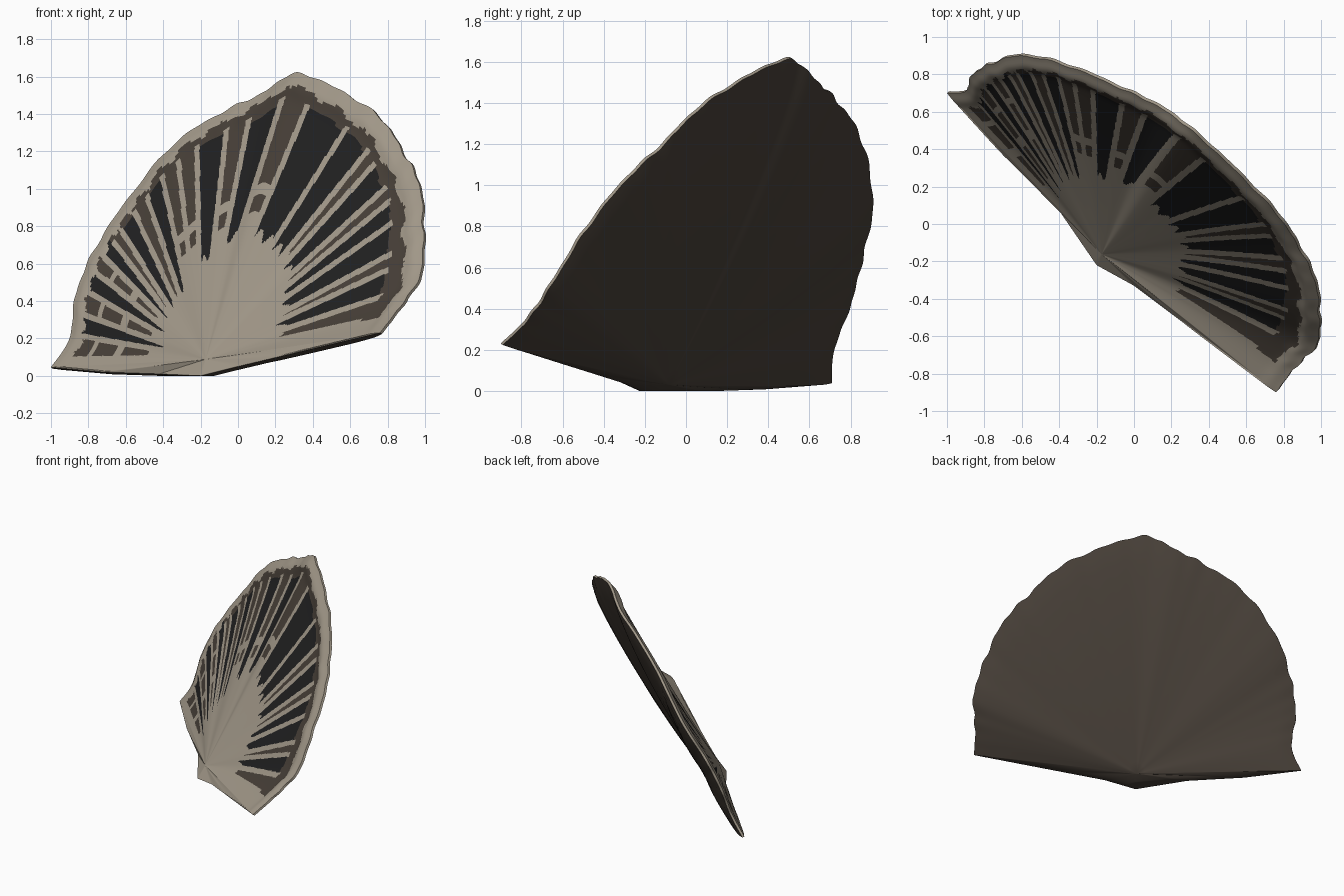
import bpy, bmesh, math
from mathutils import Vector as V

if "Cube" in bpy.data.objects:
    bpy.data.objects.remove(bpy.data.objects["Cube"])

# materials
def mat(name, c):
    m = bpy.data.materials.new(name)
    m.diffuse_color = (*c, 1)
    m.use_nodes = True
    m.node_tree.nodes["Principled BSDF"].inputs["Base Color"].default_value = m.diffuse_color
    return m
MATS = [mat("pale_beige", (0.36, 0.315, 0.25)), mat("dark_brown", (0.063, 0.050, 0.039)),
        mat("near_black", (0.0145, 0.0145, 0.015))]
BEIGE, BROWN, BLACK = 0, 1, 2

# rim of the fan shell: right corner, over the apex, to the left corner
ARC = [V(p) for p in [(.76, -.90, .23), (.86, -.77, .36), (.975, -.65, .54), (.99, -.50, .78), (.97, -.31, 1.02),
       (.88, -.12, 1.20), (.76, .06, 1.38), (.54, .29, 1.53), (.31, .50, 1.615), (.13, .63, 1.51), (-.08, .73, 1.41),
       (-.34, .84, 1.24), (-.60, .90, .93), (-.78, .85, .65), (-.87, .79, .42), (-.90, .71, .20), (-1, .70, .045)]]
# hinge edge along the bottom
BASE = [V((-.72, .39, .02)), V((-.42, .10, .01)), V((-.2, -.22, 0)), V((.0, -.33, .05))]
HINGE = V((-.2, -.2, 0))
UP = V((.27, .38, .885)).normalized()
N = V((-.623, -.63, .46)).normalized()      # direction the inner face looks
O = HINGE + UP * .1                         # point the ribs fan out from

def catmull(a, b, c, d, s):
    return .5 * (2*b + (c - a)*s + (2*a - 5*b + 4*c - d)*s*s + (3*b - a - 3*c + d)*s**3)

def rim_points():
    pts, n = [], len(ARC)
    for i in range(n - 1):
        a, d = ARC[max(i - 1, 0)], ARC[min(i + 2, n - 1)]
        for k in range(38):
            s = k / 38
            p = catmull(a, ARC[i], ARC[i+1], d, s)
            f = i + s                       # wavy lip
            w = .004*math.sin(f*7.3) + .004*math.sin(f*11.1 + 1)
            p += (p - O).normalized() * w * max(0, min(1, f, n - 2 - f))
            pts.append(p)
    low = [ARC[-1]] + BASE + [ARC[0]]
    for a, b in zip(low, low[1:]):
        pts += [a.lerp(b, k / 14) for k in range(14)]
    return pts

# painted wedges: start angle in the front view and colour
CELLS = [(12.5, BROWN), (18.5, BLACK), (25, BROWN), (28.5, BLACK), (35, BLACK), (39.5, BROWN), (42.5, BLACK),
         (48, BROWN), (51, BLACK), (57.5, BLACK), (67, BROWN), (72.5, BLACK), (78.5, BROWN), (83.5, BLACK),
         (91, BROWN), (96.5, BROWN), (102, BLACK), (108.5, BROWN), (114.5, BLACK), (122, BROWN),
         (127, BLACK), (134, BROWN), (141, BLACK), (150, BROWN), (160, BLACK), (170, BROWN), (181, None)]
# where wedges start, where black ends, where the pale lip begins (by angle)
START = [(12, .36), (25, .34), (50, .44), (80, .47), (90, .42), (120, .38), (150, .34), (185, .27)]
BLACK_END = [(12, .80), (30, .84), (45, .88), (60, .90), (90, .915), (128, .91), (185, .89)]
LIP = [(12, .92), (30, .91), (45, .92), (70, .95), (100, .94), (128, .93), (185, .90)]

def lerp_table(tab, x):
    for (a, p), (b, q) in zip(tab, tab[1:]):
        if x <= b:
            return p + (q - p) * (x - a) / (b - a)
    return tab[-1][1]

def paint(c, t):
    dx, dz = c.x + .2, c.z - .1
    ang, r = math.degrees(math.atan2(dz, dx)) % 360, math.hypot(dx, dz)
    if not CELLS[0][0] < ang < CELLS[-1][0]:
        return BEIGE
    outer = lerp_table(LIP, ang) + .010*math.sin(ang*.75) + .004*math.sin(ang*2.1)
    if t > outer or t < lerp_table(START, ang) + .02*math.sin(ang*1.3):
        return BEIGE
    for (a, col), (b, _) in zip(CELLS, CELLS[1:]):
        if a <= ang < b:
            break
    edge = r * math.sin(math.radians(min(ang - a, b - ang)))
    stop = lerp_table(BLACK_END, ang)
    if ang < 128:
        if t > stop + .01:
            return BROWN                    # scalloped brown fringe
        if edge < .014:
            return BEIGE                    # ribs
        if col == BROWN and 60 < ang < 102 and (.58 < t < .62 or t < .52):
            return BEIGE
        return BLACK if col == BLACK and t < stop - .005 else BROWN
    if edge < .015:
        return BEIGE
    if col == BROWN and (t < .42 or .60 < t < .65 or .79 < t < .82):
        return BEIGE                        # broken spots on the left side
    return col

def floor(p):
    p.z = max(p.z, 0)
    return p

def build_shell():
    rim = rim_points()
    n, bm = len(rim), bmesh.new()

    def rise(p):
        return max(0, (p - O).normalized().dot(UP))**.4

    def front(p, t):
        lip = .018 * math.exp(-((t - .95) / .035)**2)
        return floor(O.lerp(p, t) + N * (lip - .05*t*(1 - t)) * rise(p))

    def back(p, t):
        depth = .11*(1 - t)**.6 + .10*t*(1 - t)*rise(p)
        return floor(O.lerp(p, t) - N * (.015 + depth))

    def skin(shape, steps, centre, flip, colour):
        mid = bm.verts.new(floor(centre))
        rings = [[bm.verts.new(shape(p, i / steps)) for p in rim] for i in range(1, steps + 1)]
        for j in range(n):
            k = (j + 1) % n
            quads = [[mid, rings[0][j], rings[0][k]]]
            quads += [[rings[i][j], rings[i+1][j], rings[i+1][k], rings[i][k]] for i in range(steps - 1)]
            for i, q in enumerate(quads):
                f = bm.faces.new(q[::-1] if flip else q)
                f.material_index = colour(f.calc_center_median(), (i + .5) / steps)
        return rings[-1]

    a = skin(front, 100, O.copy(), False, paint)
    b = skin(back, 20, O - N*.125, True, lambda c, t: BROWN)
    for j in range(n):                      # thin edge, pale round the fan
        k = (j + 1) % n
        f = bm.faces.new([a[j], b[j], b[k], a[k]])
        f.material_index = BEIGE if j < 38 * (len(ARC) - 1) else BROWN
    me = bpy.data.meshes.new("fan_shell")
    bm.to_mesh(me)
    bm.free()
    for m in MATS:
        me.materials.append(m)
    ob = bpy.data.objects.new("fan_shell", me)
    bpy.context.collection.objects.link(ob)
    bpy.context.view_layer.objects.active = ob
    ob.select_set(True)
    bpy.ops.object.shade_smooth_by_angle(angle=math.radians(40))

build_shell()
